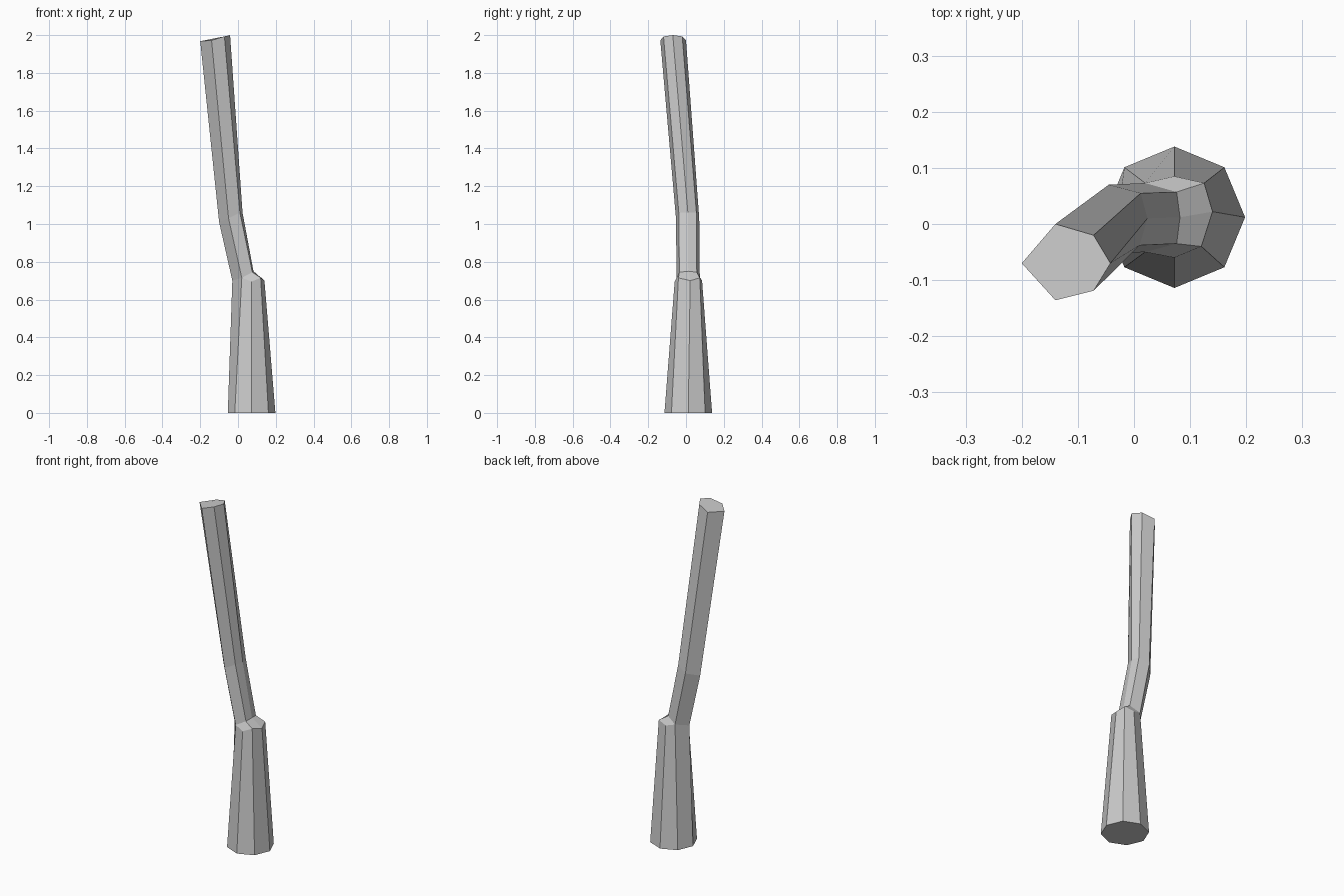
import bpy, bmesh
from math import sin, cos, pi

if "Cube" in bpy.data.objects:
    bpy.data.objects.remove(bpy.data.objects["Cube"])

bm = bmesh.new()

def ring(points):
    return [bm.verts.new(p) for p in points]

def bridge(a, b):
    n = len(a)
    for i in range(n):
        j = (i + 1) % n
        bm.faces.new((a[i], a[j], b[j], b[i]))

# Octagonal stem foot, counter-clockwise from +x
foot = ring([(0.072 + 0.126 * cos(i * pi / 4), 0.012 + 0.126 * sin(i * pi / 4), 0)
             for i in range(8)])
# Shoulder where the thick stem ends
shoulder = ring([(0.14, 0.022, 0.70), (0.125, 0.073, 0.715), (0.072, 0.085, 0.70),
                 (0.02, 0.073, 0.715), (-0.03, 0.012, 0.70), (0.02, -0.05, 0.715),
                 (0.072, -0.06, 0.695), (0.12, -0.04, 0.715)])
bridge(foot, shoulder)
bm.faces.new(foot[::-1])

# Sloped ledge from shoulder up to the thin upper stem
back, right, front = ring([(0.076, 0.057, 0.745), (0.082, 0.012, 0.75), (0.076, -0.035, 0.745)])
s = shoulder
for f in ((s[3], back, s[1], s[2]), (s[1], back, right, s[0]),
          (s[0], right, front, s[7]), (s[7], front, s[5], s[6])):
    bm.faces.new(f[::-1])

# Six-sided upper stem: right, back right, back left, left, front left, front right
root = [right, back, s[3], s[4], s[5], front]
bend = ring([(0.024, 0.01, 1.06), (0.012, 0.055, 1.06), (-0.045, 0.07, 1.03),
             (-0.10, 0.012, 1.01), (-0.05, -0.053, 1.03), (0.01, -0.038, 1.06)])
tip = ring([(-0.042, -0.07, 2.0), (-0.072, -0.02, 1.993), (-0.14, 0.0, 1.972),
            (-0.20, -0.07, 1.968), (-0.14, -0.136, 1.972), (-0.072, -0.119, 1.993)])
bridge(root, bend)
bridge(bend, tip)
bm.faces.new(tip)

bmesh.ops.recalc_face_normals(bm, faces=bm.faces)
mesh = bpy.data.meshes.new("bent_stem")
bm.to_mesh(mesh)
bm.free()
bpy.context.collection.objects.link(bpy.data.objects.new("bent_stem", mesh))
